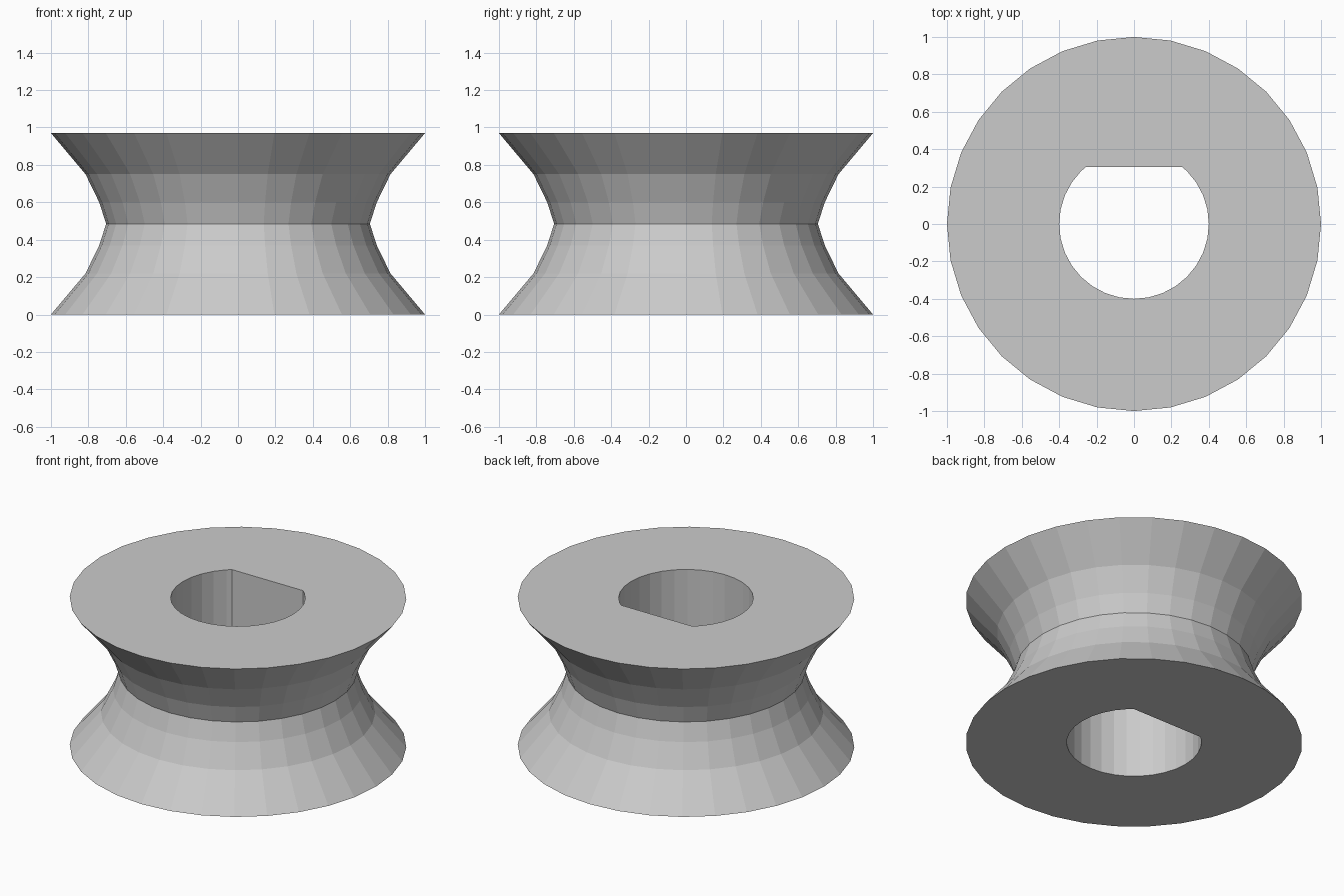
import bpy, bmesh
from math import cos, sin, pi

if "Cube" in bpy.data.objects:
    bpy.data.objects.remove(bpy.data.objects["Cube"], do_unlink=True)

SIDES = 32
HEIGHT = 0.97
BORE = 0.4
FLAT_Y = 0.305      # flat side of the D-shaped bore
FLAT_X = 0.257      # half width of that flat

grey = bpy.data.materials.new("light grey")
grey.use_nodes = True
colour = (0.6, 0.6, 0.6, 1)
grey.diffuse_color = colour
grey.node_tree.nodes["Principled BSDF"].inputs["Base Color"].default_value = colour

bm = bmesh.new()


def outer_ring(radius, z):
    angles = [2 * pi * i / SIDES for i in range(SIDES)]
    return [bm.verts.new((radius * cos(a), radius * sin(a), z)) for a in angles]


def bore_ring(z):
    # Points beyond the flat are spread evenly along it
    first = 5
    last = SIDES // 2 - first
    ring = outer_ring(BORE, z)
    for i in range(first, last + 1):
        t = (i - first) / (last - first)
        ring[i].co = (FLAT_X * (1 - 2 * t), FLAT_Y, z)
    return ring


# Waisted outer wall: lower half profile, mirrored for the upper half
lower = [(1, 0), (0.815, 0.22), (0.742, 0.37)]
waist = [(0.705, HEIGHT / 2)]
upper = [(r, HEIGHT - z) for r, z in reversed(lower)]
rings = [outer_ring(r, z) for r, z in lower + waist + upper]

# The bore closes the section through the two end faces
rings += [bore_ring(HEIGHT), bore_ring(0)]

for k, a in enumerate(rings):
    b = rings[(k + 1) % len(rings)]
    for i in range(SIDES):
        j = (i + 1) % SIDES
        bm.faces.new((a[i], a[j], b[j], b[i]))

bmesh.ops.recalc_face_normals(bm, faces=bm.faces[:])
mesh = bpy.data.meshes.new("grooved_roller")
bm.to_mesh(mesh)
bm.free()
mesh.materials.append(grey)
roller = bpy.data.objects.new("grooved_roller", mesh)
bpy.context.collection.objects.link(roller)
